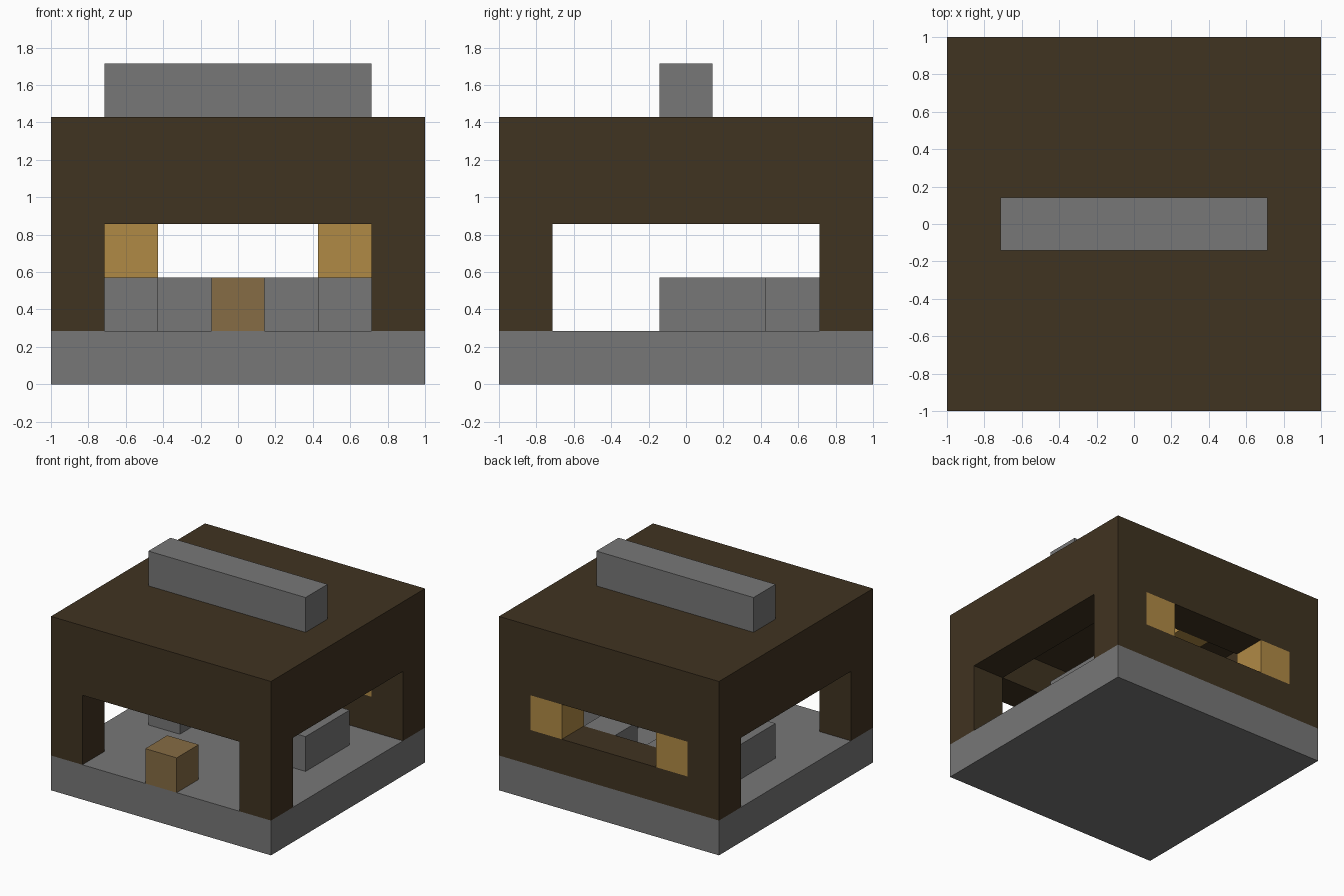
import bpy
import bmesh
from mathutils import Vector

U = 2 / 7  # the whole hut sits on a seven-cell grid

if "Cube" in bpy.data.objects:
    bpy.data.objects.remove(bpy.data.objects["Cube"])


def material(name, rgb):
    mat = bpy.data.materials.new(name)
    mat.use_nodes = True
    mat.diffuse_color = (*rgb, 1)
    mat.node_tree.nodes["Principled BSDF"].inputs["Base Color"].default_value = (*rgb, 1)
    return mat


stone = material("grey stone", (0.185, 0.185, 0.185))
dark_wood = material("dark wood", (0.051, 0.033, 0.015))
tan = material("tan wood", (0.434, 0.254, 0.06))
brown = material("brown wood", (0.238, 0.15, 0.058))


def add_object(name, bm, mat):
    mesh = bpy.data.meshes.new(name)
    bm.to_mesh(mesh)
    bm.free()
    mesh.materials.append(mat)
    obj = bpy.data.objects.new(name, mesh)
    bpy.context.collection.objects.link(obj)


def box(name, mat, centre, size=(1, 1, 1)):
    """Box in grid cells; centre gives x, y and the bottom z."""
    bm = bmesh.new()
    bmesh.ops.create_cube(bm, size=1)
    for v in bm.verts:
        v.co = Vector([v.co[a] * size[a] + centre[a] for a in range(3)]) * U
        v.co.z += size[2] * U / 2
    add_object(name, bm, mat)


def is_shell(i, j, k):
    """Corner posts, low back wall, lintel ring and roof slab."""
    if max(abs(i), abs(j)) > 3 or not 1 <= k <= 4:
        return False
    if k == 4:
        return True
    if max(abs(i), abs(j)) < 3:
        return False
    return k == 3 or abs(i) == abs(j) or (j == 3 and k == 1)


def build_shell():
    bm = bmesh.new()
    cells = [(i, j, k) for i in range(-3, 4) for j in range(-3, 4) for k in range(1, 5)]
    for cell in filter(lambda c: is_shell(*c), cells):
        middle = Vector(cell) + Vector((0, 0, 0.5))
        for axis in range(3):
            for sign in (-1, 1):
                normal = Vector((0, 0, 0))
                normal[axis] = sign
                if is_shell(*(int(c + n) for c, n in zip(cell, normal))):
                    continue
                # Exposed cell side, wound to face outwards
                side = Vector((0, 0, 0))
                side[(axis + 1) % 3] = 0.5
                up = normal.cross(side)
                face = middle + normal / 2
                corners = (-side - up, side - up, side + up, up - side)
                bm.faces.new([bm.verts.new((face + c) * U) for c in corners])
    bmesh.ops.remove_doubles(bm, verts=bm.verts, dist=0.001)
    bmesh.ops.recalc_face_normals(bm, faces=bm.faces)
    add_object("walls_and_roof", bm, dark_wood)


# Main structure
box("floor_slab", stone, (0, 0, 0), (7, 7, 1))
build_shell()
box("roof_ridge", stone, (0, 0, 5), (5, 1, 1))

# Front block and lamp over the back window
box("front_block", brown, (0, -3, 1))
box("ceiling_lamp", tan, (0, 2, 3))

# Paired stone benches and window shutters
for side, s in (("left", 1), ("right", -1)):
    box(side + "_side_bench", stone, (2 * s, 0.5, 1), (1, 2, 1))
    box(side + "_back_bench", stone, (s, 2, 1))
    box(side + "_window_shutter", tan, (2 * s, 3, 2))
